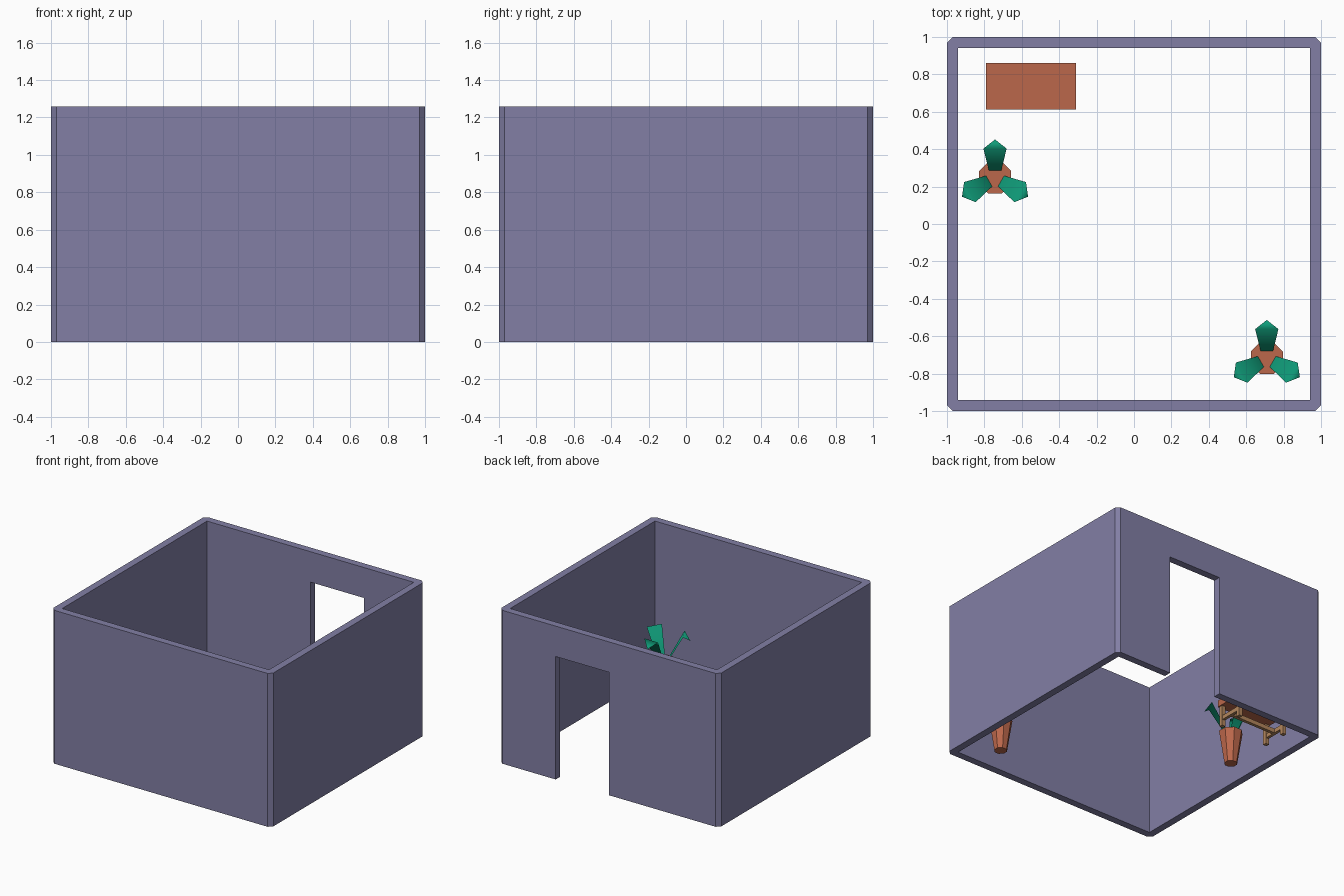
import bpy, bmesh, math
from mathutils import Matrix

if "Cube" in bpy.data.objects:
    bpy.data.objects.remove(bpy.data.objects["Cube"])


def material(name, rgb):
    m = bpy.data.materials.new(name)
    m.diffuse_color = (*rgb, 1)
    m.use_nodes = True
    m.node_tree.nodes["Principled BSDF"].inputs["Base Color"].default_value = m.diffuse_color
    return m


WALL = material("wall_violet", (0.223, 0.212, 0.376))
CLAY = material("terracotta", (0.50, 0.136, 0.07))
LEAF = material("leaf_green", (0.005, 0.33, 0.19))
WOOD = material("light_wood", (0.45, 0.24, 0.11))


def finish(name, bm, mat=None, smooth=False):
    me = bpy.data.meshes.new(name)
    for f in bm.faces:
        f.smooth = smooth
    bm.to_mesh(me)
    bm.free()
    ob = bpy.data.objects.new(name, me)
    bpy.context.collection.objects.link(ob)
    if mat:
        me.materials.append(mat)
    return ob


def box(name, x, y, z, mat=None, chamfer=0):
    """Box from (min, max) ranges, optionally with chamfered vertical edges."""
    bm = bmesh.new()
    bmesh.ops.create_cube(bm, size=1)
    for v in bm.verts:
        for i, (lo, hi) in enumerate((x, y, z)):
            v.co[i] = hi if v.co[i] > 0 else lo
    if chamfer:
        up = [e for e in bm.edges if abs(e.verts[0].co.z - e.verts[1].co.z) > 0.1]
        bmesh.ops.bevel(bm, geom=up, offset=chamfer, segments=1, affect='EDGES')
    return finish(name, bm, mat)


# Room: chamfered block hollowed out, with a doorway through the back wall
walls = box("walls", (-1, 1), (-1, 1), (0, 1.26), WALL, chamfer=0.03)
cutters = [
    box("room_cutter", (-0.94, 0.94), (-0.94, 0.94), (-0.5, 2), WALL),
    box("door_cutter", (0, 0.485), (0.8, 1.2), (-0.5, 1.01), WALL),
]
for c in cutters:
    mod = walls.modifiers.new(c.name, 'BOOLEAN')
    mod.operation = 'DIFFERENCE'
    mod.solver = 'EXACT'
    mod.object = c
    c.hide_render = True
    c.hide_viewport = True

# Low bench: slab seat, four legs and an H stretcher
BX, BY = -0.55, 0.737
box("bench_seat", (BX - 0.24, BX + 0.24), (BY - 0.125, BY + 0.125), (0.17, 0.225), CLAY)
for sx, side in ((-1, "left"), (1, "right")):
    lx = BX + sx * 0.215
    for sy, end in ((-1, "front"), (1, "back")):
        ly = BY + sy * 0.1
        box(f"bench_leg_{end}_{side}", (lx - 0.016, lx + 0.016),
            (ly - 0.016, ly + 0.016), (0, 0.17), WOOD)
    box(f"bench_crossbar_{side}", (lx - 0.012, lx + 0.012),
        (BY - 0.084, BY + 0.084), (0.05, 0.085), WOOD)
box("bench_stretcher", (BX - 0.203, BX + 0.203), (BY - 0.013, BY + 0.013), (0.05, 0.085), WOOD)


def plant(name, x, y):
    # Tapered eight-sided pot
    bm = bmesh.new()
    bmesh.ops.create_cone(bm, cap_ends=True, segments=8, radius1=0.05, radius2=0.0925,
                          depth=0.27, matrix=Matrix.Rotation(math.pi / 8, 4, 'Z'))
    bmesh.ops.translate(bm, verts=bm.verts, vec=(x, y, 0.135))
    finish(name + "_pot", bm, CLAY)
    # Three arched leaves: (radius, height, half width) stations, then the tip
    for k in range(3):
        bm = bmesh.new()
        rows = [[bm.verts.new((r, s * w, z)) for s in (-1, 1)]
                for r, z, w in ((0.037, 0.27, 0.033), (0.155, 0.485, 0.062))]
        tip = bm.verts.new((0.204, 0.43, 0)[:1] + (0, 0.43))
        (a, b), (c, d) = rows
        bm.faces.new((a, c, d, b))
        bm.faces.new((c, tip, d))
        turn = Matrix.Rotation(math.radians(90 + 120 * k), 4, 'Z')
        bm.transform(Matrix.Translation((x, y, 0)) @ turn)
        finish(f"{name}_leaf_{k + 1}", bm, LEAF, smooth=True)


plant("left_plant", -0.743, 0.248)
plant("right_plant", 0.71, -0.717)
